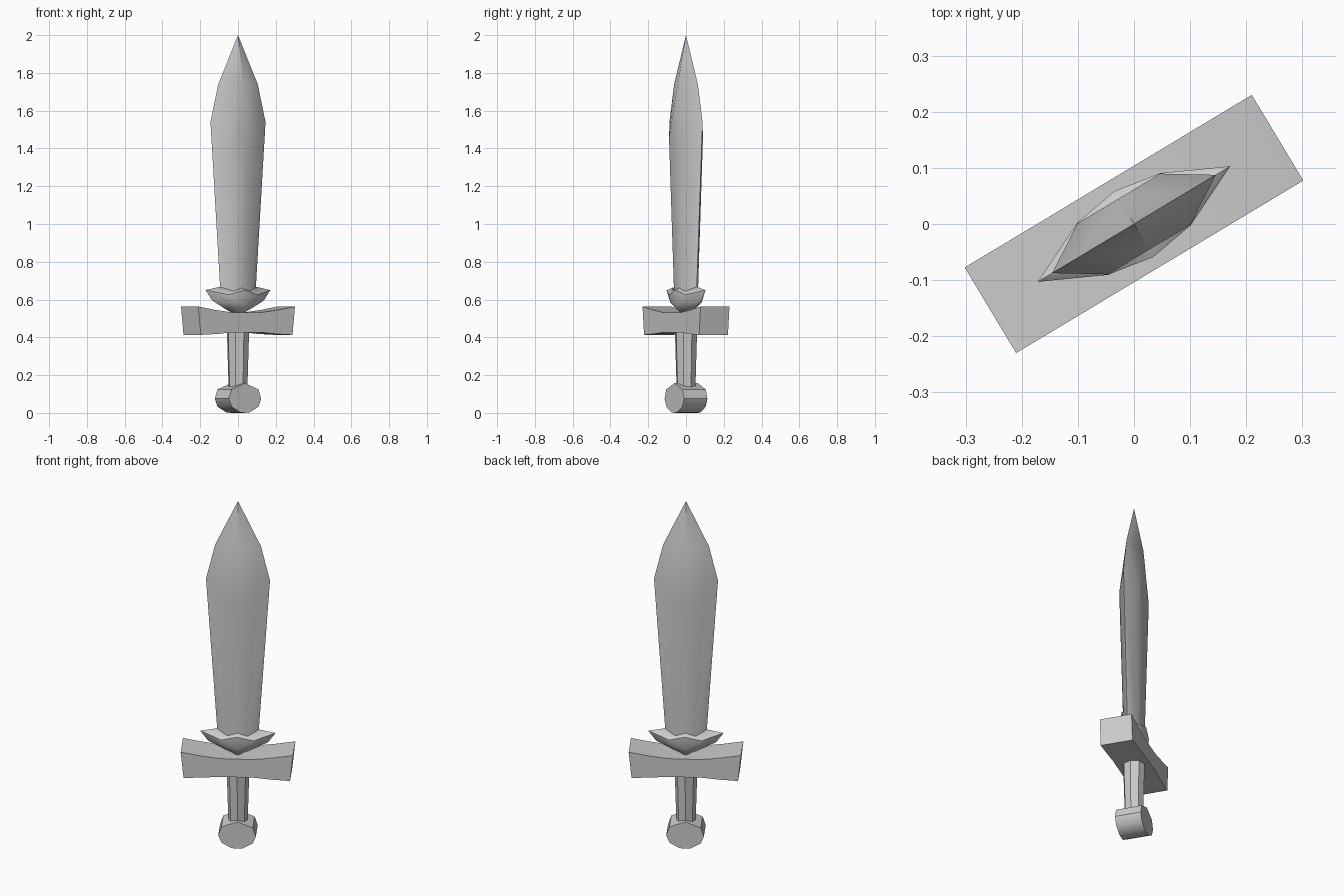
import bpy, bmesh, math

if "Cube" in bpy.data.objects:
    bpy.data.objects.remove(bpy.data.objects["Cube"])

TURN = math.radians(31)

steel = bpy.data.materials.new("plain_grey")
steel.use_nodes = True
GREY = (0.6, 0.6, 0.6, 1)
steel.diffuse_color = GREY
steel.node_tree.nodes["Principled BSDF"].inputs["Base Color"].default_value = GREY


def finish(name, bm):
    """Weld, orient and shade a part, then turn it to the sword's heading."""
    bmesh.ops.remove_doubles(bm, verts=bm.verts, dist=0.0005)
    bmesh.ops.recalc_face_normals(bm, faces=bm.faces)
    mesh = bpy.data.meshes.new(name)
    bm.to_mesh(mesh)
    bm.free()
    mesh.materials.append(steel)
    ob = bpy.data.objects.new(name, mesh)
    bpy.context.collection.objects.link(ob)
    ob.rotation_euler.z = TURN
    bpy.ops.object.select_all(action="DESELECT")
    ob.select_set(True)
    bpy.context.view_layer.objects.active = ob
    bpy.ops.object.shade_smooth_by_angle(angle=math.radians(40))
    return ob


def quarter_part(name, faces):
    """Mirror the faces of one quarter across both vertical planes."""
    bm = bmesh.new()
    for sx in (1, -1):
        for sy in (1, -1):
            for face in faces:
                bm.faces.new([bm.verts.new((sx * x, sy * y, z)) for x, y, z in face])
    return finish(name, bm)


def prism(name, outline, depth):
    """Extrude an x-z outline to both sides of y = 0."""
    bm = bmesh.new()
    face = bm.faces.new([bm.verts.new((x, -depth, z)) for x, z in outline])
    out = bmesh.ops.extrude_face_region(bm, geom=[face])
    moved = [v for v in out["geom"] if isinstance(v, bmesh.types.BMVert)]
    bmesh.ops.translate(bm, verts=moved, vec=(0, 2 * depth, 0))
    return finish(name, bm)


def mirrored(half):
    """Complete a right-hand outline, listed from top to bottom."""
    return half + [(-x, z) for x, z in reversed(half) if x > 0]


# Blade: flat central panel, bevelled edges and a ridged point
tip, shoulder, widest = (0, 0, 2), (0.122, 0, 1.74), (0.17, 0, 1.54)
ridge, panel = (0, 0.053, 1.73), (0.086, 0.053, 1.45)
edge_base, panel_base, mid_base = (0.104, 0, 0.57), (0.052, 0.04, 0.57), (0, 0.04, 0.57)
quarter_part("blade", [
    (tip, shoulder, ridge),
    (shoulder, widest, panel, ridge),
    (widest, edge_base, panel_base, panel),
    (ridge, panel, (0, 0.053, 1.45)),
    ((0, 0.053, 1.45), panel, panel_base, mid_base),
    (mid_base, panel_base, edge_base, (0, 0, 0.57)),
])

# Collar: flared cup with pointed wings around the blade root
wing, wing_low = (0.2, 0, 0.65), (0.16, 0, 0.595)
rim, rim_mid = (0.086, 0.054, 0.625), (0, 0.068, 0.65)
belly, belly_mid = (0.07, 0.055, 0.585), (0, 0.064, 0.575)
foot, foot_mid = (0.06, 0, 0.54), (0, 0.03, 0.525)
inner, inner_mid = (0.1, 0, 0.67), (0, 0.035, 0.665)
quarter_part("collar", [
    (wing, wing_low, belly), (wing, belly, rim),
    (rim, belly, belly_mid), (rim, belly_mid, rim_mid),
    (wing_low, foot, belly), (belly, foot, foot_mid), (belly, foot_mid, belly_mid),
    (wing, rim, inner), (inner, rim, inner_mid), (rim, rim_mid, inner_mid),
    (inner, inner_mid, (0, 0, 0.67)), (foot, foot_mid, (0, 0, 0.525)),
])

# Guard: bar that thickens toward both ends
prism("guard", mirrored([(0.09, 0.532), (0.2, 0.546), (0.2985, 0.563),
                         (0.283, 0.413), (0.18, 0.418), (0.09, 0.426)]), 0.089)

# Grip: tapered octagonal rod
bm = bmesh.new()
bmesh.ops.create_cone(bm, cap_ends=True, segments=8, radius1=0.051, radius2=0.061, depth=0.33)
bmesh.ops.translate(bm, verts=bm.verts, vec=(0, 0, 0.285))
finish("grip", bm)

# Pommel: thick faceted disc
prism("pommel", mirrored([(0, 0.157), (0.083, 0.125), (0.1, 0.075),
                          (0.083, 0.033), (0.03, 0.003), (0, 0)]), 0.072)
